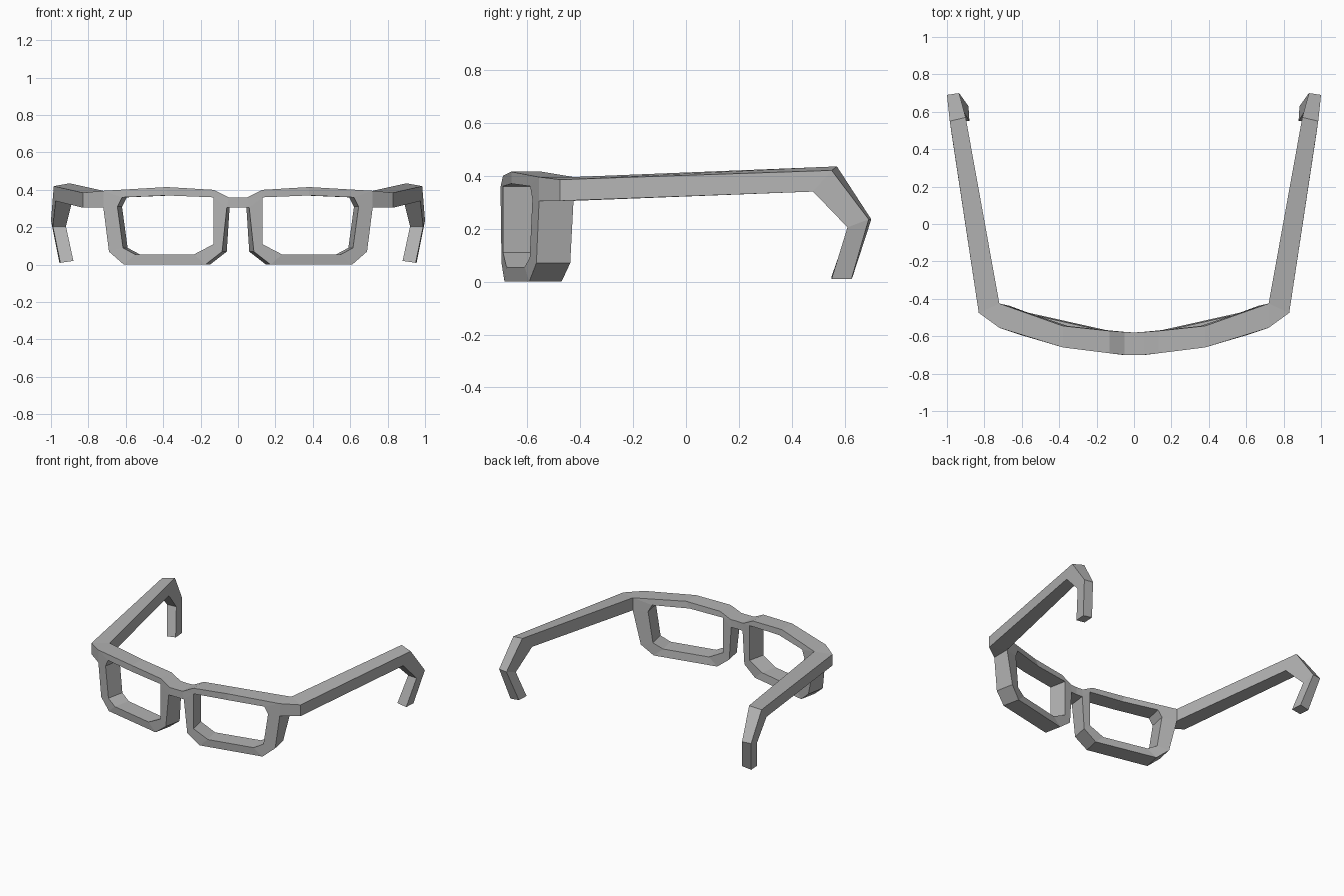
import bpy, bmesh

cube = bpy.data.objects.get("Cube")
if cube:
    bpy.data.objects.remove(cube)

GREY = (0.45, 0.45, 0.45, 1.0)
mat = bpy.data.materials.new("plain grey")
mat.use_nodes = True
mat.diffuse_color = GREY
mat.node_tree.nodes["Principled BSDF"].inputs["Base Color"].default_value = GREY


def interp(curve, x):
    """Depth of the curved front at a given x."""
    for (x0, y0), (x1, y1) in zip(curve, curve[1:]):
        if x <= x1:
            return y0 + (y1 - y0) * (x - x0) / (x1 - x0)
    return curve[-1][1]


def add_face(bm, *verts):
    unique = list(dict.fromkeys(verts))
    if len(unique) > 2:
        bm.faces.new(unique)


def finish(bm, name):
    """Turn a half model into a mirrored object."""
    bmesh.ops.recalc_face_normals(bm, faces=bm.faces)
    mesh = bpy.data.meshes.new(name)
    bm.to_mesh(mesh)
    bm.free()
    mesh.materials.append(mat)
    obj = bpy.data.objects.new(name, mesh)
    bpy.context.collection.objects.link(obj)
    mirror = obj.modifiers.new("mirror", 'MIRROR')
    mirror.use_clip = True
    return obj


# Plan curves of the front and back surfaces
FRONT = [(0, -.70), (.06, -.70), (.38, -.66), (.61, -.592), (.72, -.555)]
BACK = [(0, -.58), (.1, -.575), (.38, -.545), (.61, -.47), (.72, -.425)]
SLANT = .025

# Rim outline as x, z, inward slant; it starts under the bridge
OUTER = [(.06, .305, .015), (.05, .36, 0), (.13, .40, 0), (.38, .415, 0),
         (.72, .395, 0), (.72, .305, 0), (.69, .07, SLANT),
         (.61, 0, SLANT), (.175, 0, SLANT), (.085, .07, SLANT)]
OPENING = [(.13, .36), (.38, .37), (.62, .36), (.645, .31),
           (.615, .09), (.55, .055), (.235, .055), (.13, .11)]

# Front frame: rim, bridge and end piece
bm = bmesh.new()


def pair(x, z, slant=SLANT):
    return (bm.verts.new((x, interp(FRONT, x), z)),
            bm.verts.new((x - slant, interp(BACK, x), z)))


outer = [pair(*p) for p in OUTER]
opening = [pair(*p) for p in OPENING]
inner = [opening[0]] * 2 + opening     # the bridge corners share one opening corner
count = len(outer)
for i in range(count):
    j = (i + 1) % count
    for side in (0, 1):
        add_face(bm, outer[i][side], outer[j][side], inner[j][side], inner[i][side])
    if inner[i] is not inner[j]:
        add_face(bm, *inner[i], *reversed(inner[j]))
    if i not in (0, 4):                # bridge and end piece attach here
        add_face(bm, *outer[i], *reversed(outer[j]))

low, high = pair(0, .305, 0), pair(0, .36, 0)
bridge_low, bridge_high = outer[0], outer[1]
for side in (0, 1):
    add_face(bm, low[side], bridge_low[side], bridge_high[side], high[side])
add_face(bm, *low, *reversed(bridge_low))
add_face(bm, *high, *reversed(bridge_high))

tip_top = bm.verts.new((.83, -.475, .385))
tip_low = bm.verts.new((.83, -.475, .305))
end_top, end_low = outer[4], outer[5]
add_face(bm, *end_top, tip_top)
add_face(bm, *end_low, tip_low)
for side in (0, 1):
    add_face(bm, end_top[side], tip_top, tip_low, end_low[side])
finish(bm, "front_frame")

# Temple arms: four-sided sections from hinge to ear tip
SECTIONS = [
    [(.83, -.475, .385), (.72, -.425, .395), (.72, -.425, .305), (.83, -.475, .305)],
    [(.985, .55, .42), (.90, .57, .435), (.885, .48, .345), (.975, .48, .34)],
    [(1.0, .69, .235), (.935, .70, .235), (.92, .615, .205), (.99, .61, .205)],
    [(.955, .625, .01), (.885, .63, .02), (.88, .55, .02), (.95, .55, .01)],
]
bm = bmesh.new()
rings = [[bm.verts.new(p) for p in section] for section in SECTIONS]
for a, b in zip(rings, rings[1:]):
    for i in range(4):
        j = (i + 1) % 4
        add_face(bm, a[i], a[j], b[j], b[i])
add_face(bm, *rings[0])
add_face(bm, *rings[-1])
finish(bm, "temple_arms")
